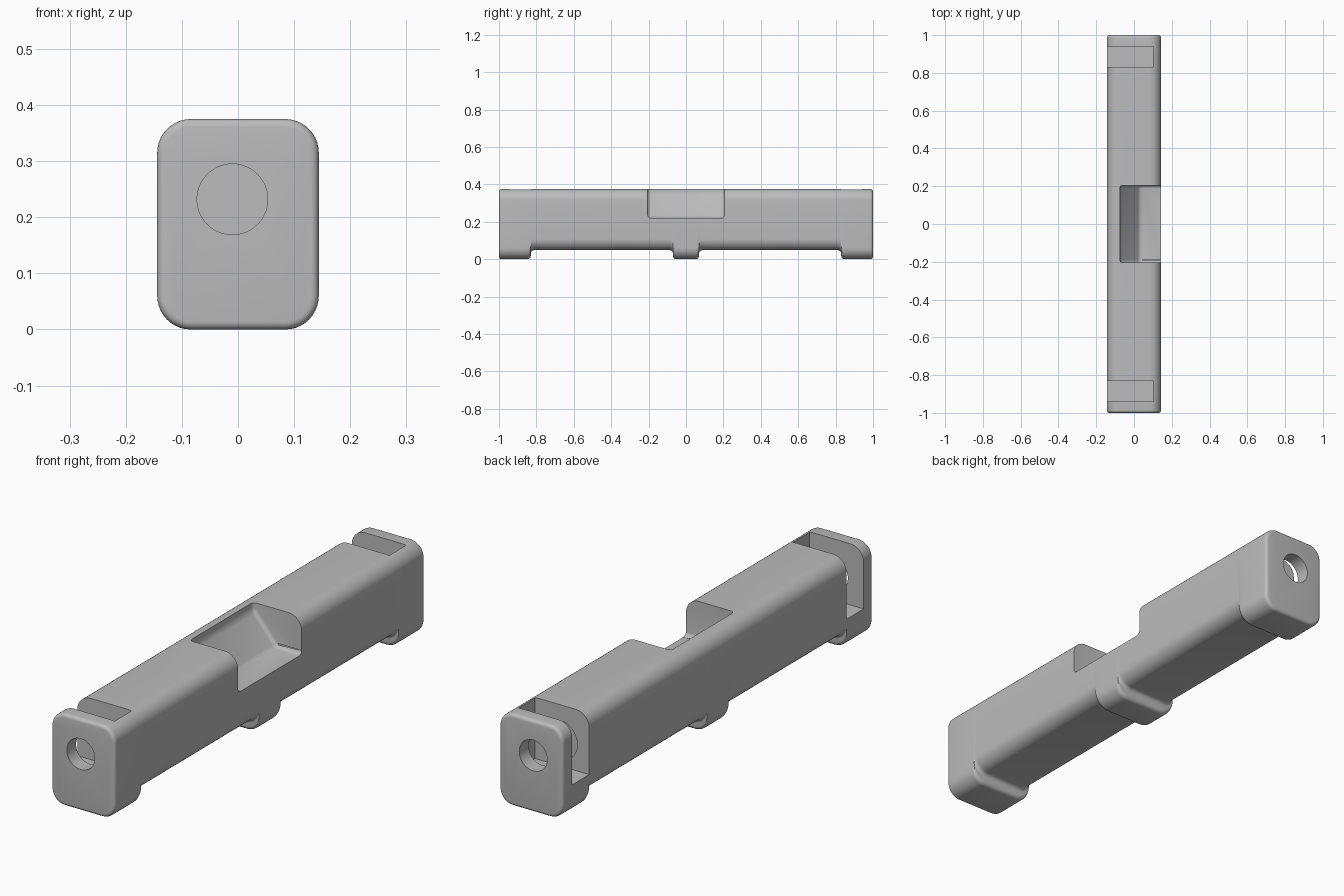
import bpy, bmesh
from math import sin, cos, pi, radians
from mathutils import Matrix

cube = bpy.data.objects.get("Cube")
if cube:
    bpy.data.objects.remove(cube, do_unlink=True)

grey = bpy.data.materials.new("mid_grey")
grey.use_nodes = True
colour = (0.5, 0.5, 0.5, 1)
grey.diffuse_color = colour
grey.node_tree.nodes["Principled BSDF"].inputs["Base Color"].default_value = colour

HALF_W, TOP, CORNER, EDGE = 0.144, 0.375, 0.06, 0.014
FOOT, FILLET = 0.048, 0.018


def make_object(name, bm):
    bmesh.ops.recalc_face_normals(bm, faces=bm.faces)
    mesh = bpy.data.meshes.new(name)
    bm.to_mesh(mesh)
    bm.free()
    mesh.materials.append(grey)
    obj = bpy.data.objects.new(name, mesh)
    bpy.context.collection.objects.link(obj)
    return obj


def ring(bm, y, bottom, inset, segs=10):
    """Rounded rectangle section across the body."""
    r = CORNER - inset
    x = HALF_W - CORNER
    lo, hi = bottom + CORNER, TOP - CORNER
    verts = []
    for k, (cx, cz) in enumerate([(x, hi), (-x, hi), (-x, lo), (x, lo)]):
        for i in range(segs + 1):
            a = (k + i / segs) * pi / 2
            verts.append(bm.verts.new((cx + r * cos(a), y, cz + r * sin(a))))
    return verts


def foot_edge(y, direction):
    """Rounded step from foot level up to the raised underside."""
    angles = [i * pi / 10 for i in range(6)]
    step = [(y - direction * FILLET * (1 - sin(a)), FILLET * (1 - cos(a)), 0) for a in angles]
    step += [(y + direction * FILLET * (1 - cos(a)), FOOT - FILLET * (1 - sin(a)), 0) for a in angles]
    return step


# Body: sections lofted along its length, mirrored front to back
half = foot_edge(0.07, 1) + foot_edge(0.83, -1)[::-1]
half += [(1 - EDGE * (1 - sin(a)), 0, EDGE * (1 - cos(a))) for a in [i * pi / 10 for i in range(6)]]
stations = [(-y, z, e) for y, z, e in reversed(half)] + half
bm = bmesh.new()
rings = [ring(bm, *s) for s in stations]
for a, b in zip(rings, rings[1:]):
    for i in range(len(a)):
        j = (i + 1) % len(a)
        bm.faces.new((a[i], a[j], b[j], b[i]))
bm.faces.new(rings[0])
bm.faces.new(rings[-1])
body = make_object("body", bm)


def prism(name, profile, y0, y1, bevel=0):
    bm = bmesh.new()
    base = bm.faces.new([bm.verts.new((x, y0, z)) for x, z in profile])
    out = bmesh.ops.extrude_face_region(bm, geom=[base])
    moved = [v for v in out["geom"] if isinstance(v, bmesh.types.BMVert)]
    bmesh.ops.translate(bm, verts=moved, vec=(0, y1 - y0, 0))
    bmesh.ops.recalc_face_normals(bm, faces=bm.faces)
    if bevel:
        bmesh.ops.bevel(bm, geom=bm.edges[:], offset=bevel, segments=5, profile=0.5, affect='EDGES')
    return make_object(name, bm)


def bore(name, y, depth, radius):
    bm = bmesh.new()
    place = Matrix.Translation((-0.01, y, 0.232)) @ Matrix.Rotation(pi / 2, 4, 'X')
    bmesh.ops.create_cone(bm, cap_ends=True, segments=48, radius1=radius, radius2=radius,
                          depth=depth, matrix=place)
    return make_object(name, bm)


# Side pocket with a sloping back wall
pocket = [(-0.075, 0.5), (-0.075, 0.345), (0.03, 0.22), (0.3, 0.22), (0.3, 0.5)]
cutters = [prism("pocket_cutter", pocket, -0.205, 0.205, 0.016)]

# End slots, open at the top and one side, with the end bores
slot = [(-0.3, 0.125), (0.1, 0.125), (0.1, 0.5), (-0.3, 0.5)]
for end, s in (("front", -1), ("back", 1)):
    cutters.append(prism(end + "_slot_cutter", slot, s * 0.83, s * 0.94))
    cutters.append(bore(end + "_bore_cutter", s, 0.16, 0.063))
    cutters.append(bore(end + "_recess_cutter", s * 0.83, 0.06, 0.08))

bpy.context.view_layer.objects.active = body
for cutter in cutters:
    cutter.hide_render = True
    mod = body.modifiers.new("cut", 'BOOLEAN')
    mod.operation = 'DIFFERENCE'
    mod.solver = 'EXACT'
    mod.object = cutter
    bpy.ops.object.modifier_apply(modifier=mod.name)
for cutter in cutters:
    bpy.data.objects.remove(cutter, do_unlink=True)

bpy.ops.object.select_all(action='DESELECT')
body.select_set(True)
bpy.ops.object.shade_smooth_by_angle(angle=radians(30))
